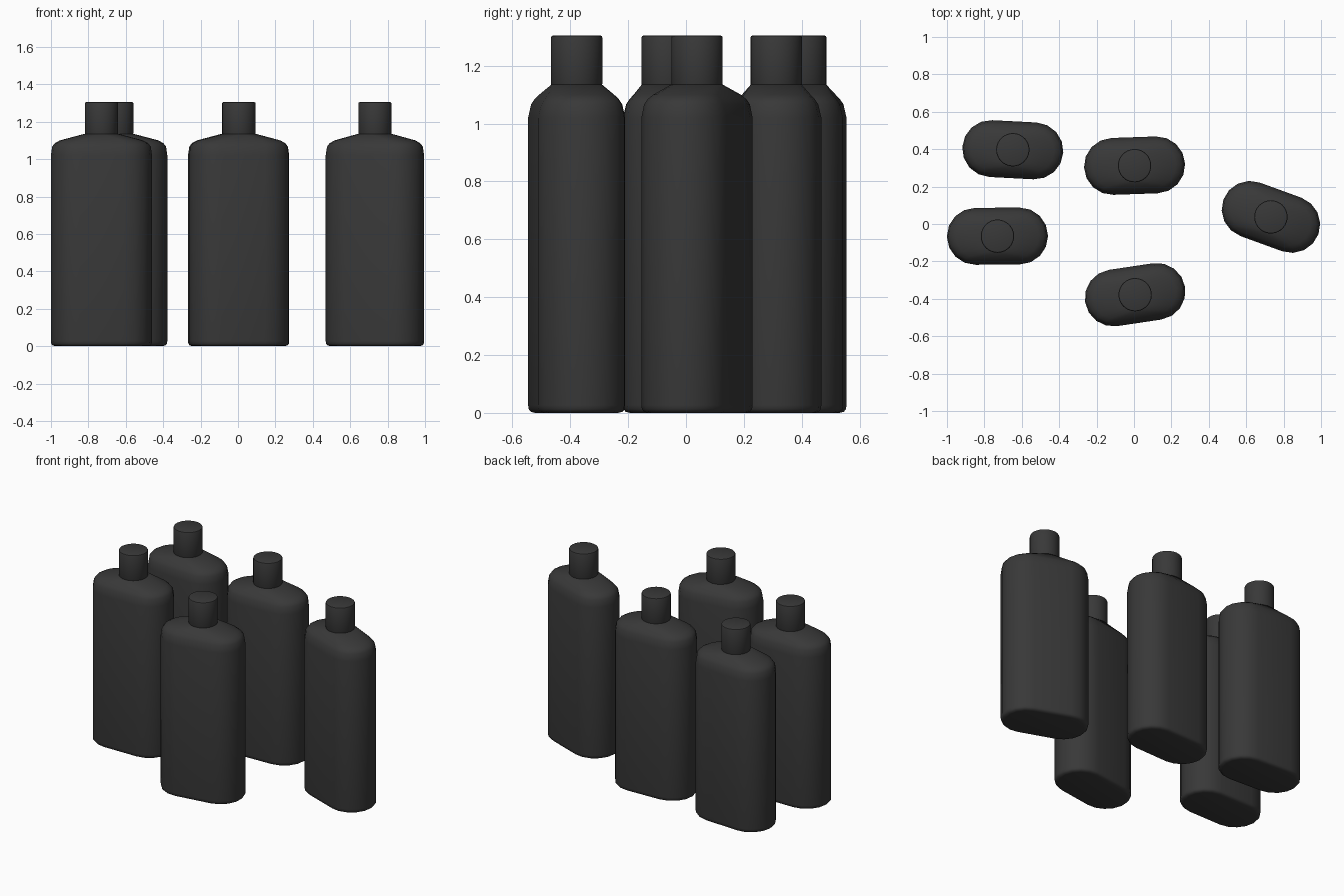
import bpy, bmesh, math

if "Cube" in bpy.data.objects:
    bpy.data.objects.remove(bpy.data.objects["Cube"])

mat = bpy.data.materials.new("dark_plastic")
mat.diffuse_color = (0.04, 0.04, 0.04, 1)
mat.use_nodes = True
mat.node_tree.nodes["Principled BSDF"].inputs["Base Color"].default_value = mat.diffuse_color

SEG = 8  # segments per rounded end


def ring(bm, hx, hy, z):
    """Stadium-shaped ring: half width hx, half depth hy."""
    verts = []
    for side, start in ((1, -math.pi / 2), (-1, math.pi / 2)):
        for i in range(SEG + 1):
            a = start + math.pi * i / SEG
            verts.append(bm.verts.new((side * (hx - hy + 0.0005) + hy * math.cos(a),
                                       hy * math.sin(a), z)))
    return verts


def loft(name, sections):
    bm = bmesh.new()
    rings = [ring(bm, *s) for s in sections]
    n = len(rings[0])
    for a, b in zip(rings, rings[1:]):
        for i in range(n):
            j = (i + 1) % n
            bm.faces.new((a[i], a[j], b[j], b[i]))
    bm.faces.new(rings[0][::-1])
    bm.faces.new(rings[-1])
    mesh = bpy.data.meshes.new(name)
    bm.to_mesh(mesh)
    bm.free()
    mesh.materials.append(mat)
    return mesh


# Body: flat base with rounded edge, straight wall, sloped shoulder
body_mesh = loft("bottle_body", [
    (0.245, 0.127, 0.0), (0.261, 0.143, 0.004), (0.268, 0.150, 0.013),
    (0.27, 0.152, 0.027), (0.27, 0.152, 1.02), (0.263, 0.141, 1.067),
    (0.249, 0.129, 1.085), (0.222, 0.115, 1.100), (0.09, 0.088, 1.135)])


def cap(name):
    bm = bmesh.new()
    bmesh.ops.create_cone(bm, cap_ends=True, segments=32, radius1=0.089,
                          radius2=0.089, depth=0.175)
    bmesh.ops.translate(bm, verts=bm.verts, vec=(0, 0, 1.2175))
    rims = [e for e in bm.edges if abs(e.verts[0].co.z - e.verts[1].co.z) < 1e-4]
    bmesh.ops.bevel(bm, geom=rims, offset=0.008, segments=2, affect='EDGES', profile=0.5)
    mesh = bpy.data.meshes.new(name)
    bm.to_mesh(mesh)
    bm.free()
    mesh.materials.append(mat)
    return mesh


cap_mesh = cap("bottle_cap")

# Five bottles: x, y, turn in degrees
places = [(-0.648, 0.397, -3), (0.003, 0.312, 2), (0.732, 0.038, -20),
          (-0.73, -0.065, 0.5), (0.006, -0.378, 8.5)]
for k, (x, y, turn) in enumerate(places, 1):
    for part, mesh in (("bottle_body", body_mesh), ("bottle_cap", cap_mesh)):
        ob = bpy.data.objects.new(f"{part}_{k}", mesh)
        ob.location = (x, y, 0)
        ob.rotation_euler.z = math.radians(turn)
        bpy.context.collection.objects.link(ob)

# Smooth shading with sharp edges kept
bpy.ops.object.select_all(action='DESELECT')
for ob in bpy.data.objects:
    if ob.name in ("bottle_body_1", "bottle_cap_1"):
        ob.select_set(True)
        bpy.context.view_layer.objects.active = ob
bpy.ops.object.shade_smooth_by_angle(angle=math.radians(40))
